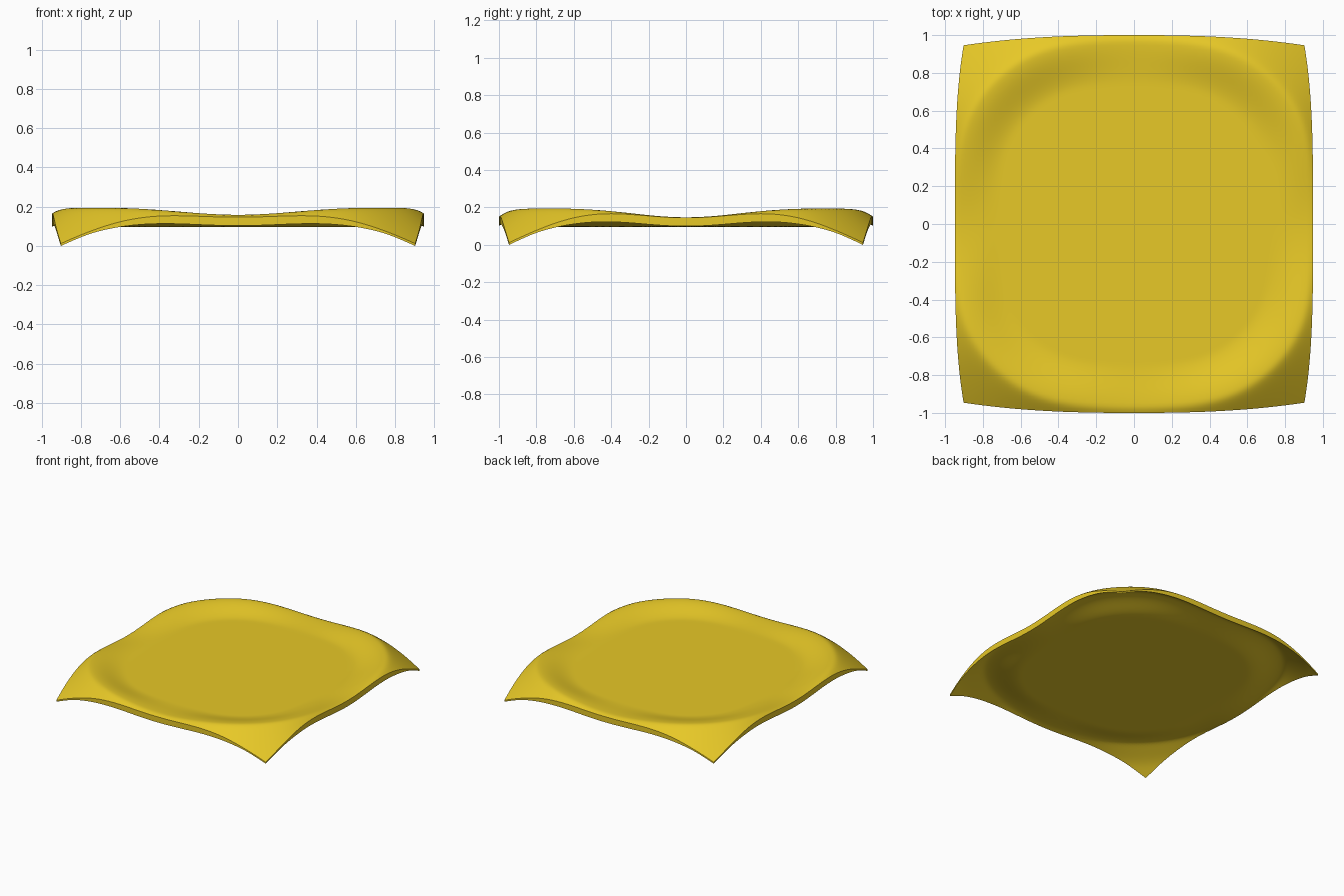
import bpy, bmesh, math

if "Cube" in bpy.data.objects:
    bpy.data.objects.remove(bpy.data.objects["Cube"])


def smooth(t):
    t = max(0.0, min(1.0, t))
    return t * t * (3 - 2 * t)


def crest(a):
    # radius of the raised rim: a circle softly clipped by the square cloth
    c, s = abs(math.cos(a)), abs(math.sin(a))
    n = 16
    return ((c / 0.945) ** n + (s / 0.985) ** n + (1 / 1.05) ** n) ** (-1 / n)


def heights(x, y):
    # top and underside of the thick cloth at one point
    r, a = math.hypot(x, y), math.atan2(y, x)
    c = crest(a)
    axis = abs(math.cos(2 * a)) ** 3              # 1 at mid sides, 0 at corners
    rim = 0.212 - (0.047 if abs(x) > abs(y) else 0.036) * axis
    d = max(0.0, r - c)
    top = 0.160 + (rim - 0.160) * smooth((r / c - 0.76) / 0.24)
    drop = 0.79 * (math.sqrt(d * d + 0.0009) - 0.03)   # corner flaps hang down
    thick = 0.046 - 0.034 * smooth(d / 0.2)            # and get thinner
    return top - drop, top - drop - thick


# draped cloth: a fine grid with bulging sides, extruded to a thick sheet
bm = bmesh.new()
bmesh.ops.create_grid(bm, x_segments=110, y_segments=110, size=1)
lower = list(bm.verts)
geom = bmesh.ops.extrude_face_region(bm, geom=bm.faces[:], use_keep_orig=True)["geom"]
upper = {g for g in geom if isinstance(g, bmesh.types.BMVert)}
for v in bm.verts:
    u, w = v.co.x, v.co.y
    x = u * (0.902 + 0.046 * (1 - abs(w) ** 3.5))
    y = w * (0.946 + 0.054 * (1 - abs(u) ** 2.5))
    top, bottom = heights(x, y)
    v.co = (x, y, top if v in upper else bottom)
low = min(v.co.z for v in bm.verts)
for v in bm.verts:
    v.co.z -= low
bmesh.ops.recalc_face_normals(bm, faces=bm.faces[:])
mesh = bpy.data.meshes.new("draped_cloth")
bm.to_mesh(mesh)
bm.free()

cloth = bpy.data.objects.new("draped_cloth", mesh)
bpy.context.collection.objects.link(cloth)
mat = bpy.data.materials.new("yellow_cloth")
mat.diffuse_color = (0.8, 0.58, 0.02, 1)
mat.use_nodes = True
mat.node_tree.nodes["Principled BSDF"].inputs["Base Color"].default_value = mat.diffuse_color
mesh.materials.append(mat)
bpy.context.view_layer.objects.active = cloth
cloth.select_set(True)
bpy.ops.object.shade_smooth_by_angle(angle=math.radians(50))
